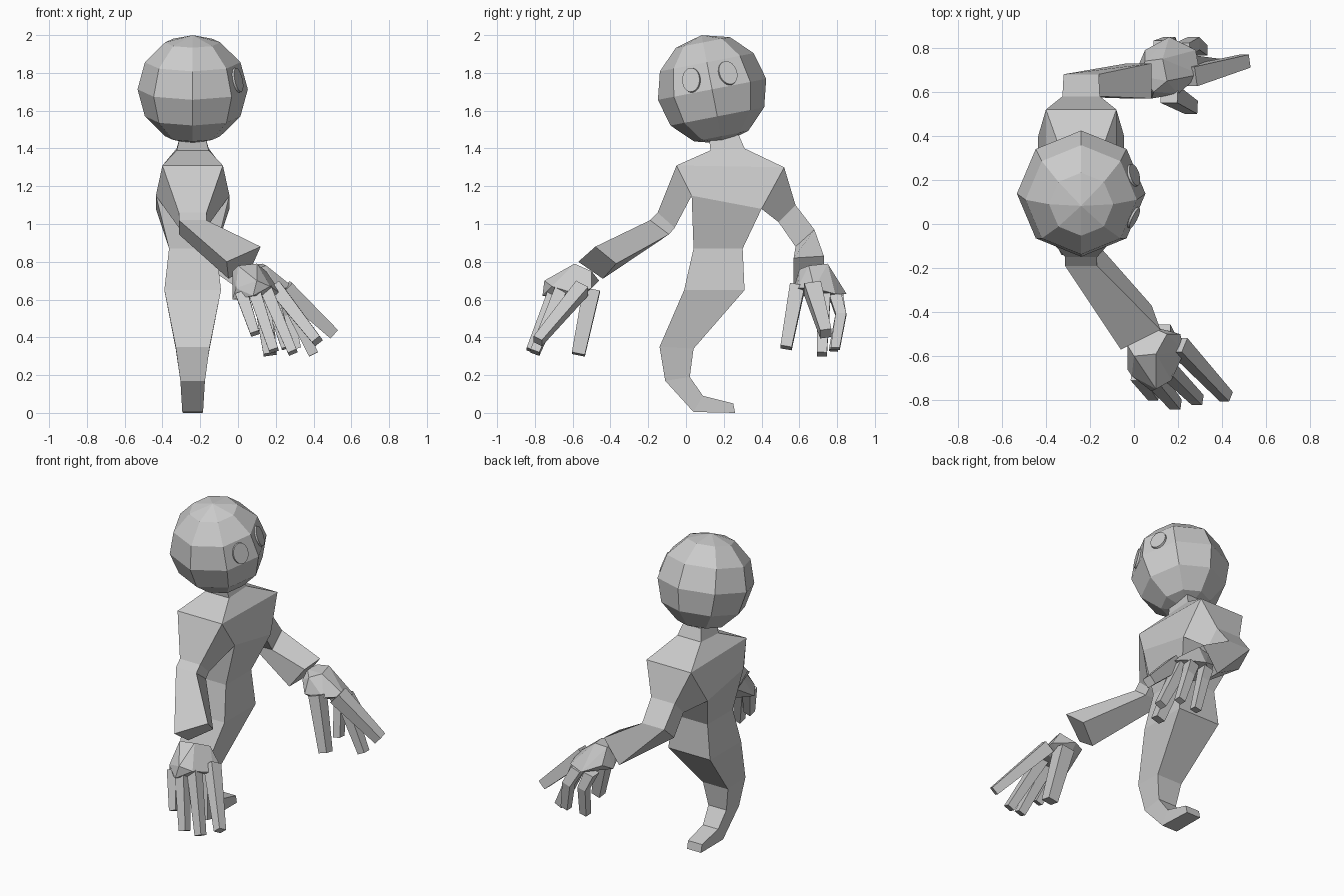
import bpy, bmesh, math
from mathutils import Vector, Matrix

if "Cube" in bpy.data.objects:
    bpy.data.objects.remove(bpy.data.objects["Cube"])

CX = -0.24  # body's centre line


def finish(name, bm):
    bmesh.ops.recalc_face_normals(bm, faces=bm.faces)
    me = bpy.data.meshes.new(name)
    bm.to_mesh(me)
    bm.free()
    ob = bpy.data.objects.new(name, me)
    bpy.context.collection.objects.link(ob)
    return ob


def loft(name, rings):
    """Skin quad rings from one end to the other and cap both ends."""
    bm = bmesh.new()
    vs = [[bm.verts.new(p) for p in r] for r in rings]
    for a, b in zip(vs, vs[1:]):
        for i in range(4):
            j = (i + 1) % 4
            bm.faces.new((a[i], a[j], b[j], b[i]))
    bm.faces.new(vs[0])
    bm.faces.new(vs[-1])
    return finish(name, bm)


def section(y0, z0, y1, z1, h):
    """Quad ring spanning two side-view points, half width h in x."""
    return [(CX - h, y0, z0), (CX + h, y0, z0), (CX + h, y1, z1), (CX - h, y1, z1)]


def finger(name, pts, r0, r1):
    """Tapered square tube along a short path."""
    pts = [Vector(p) for p in pts]
    d = (pts[-1] - pts[0]).normalized()
    u = d.cross(Vector((0, 1, 0))).normalized()
    v = d.cross(u)
    rings = []
    for k, p in enumerate(pts):
        r = r0 + (r1 - r0) * k / (len(pts) - 1)
        rings.append([p + u * a * r + v * b * r for a, b in ((-1, -1), (1, -1), (1, 1), (-1, 1))])
    loft(name, rings)


def hull(name, pts):
    bm = bmesh.new()
    for p in pts:
        bm.verts.new(p)
    res = bmesh.ops.convex_hull(bm, input=bm.verts)
    bmesh.ops.delete(bm, geom=[v for v in bm.verts if not v.link_faces], context='VERTS')
    finish(name, bm)


# Torso tapering into a curled tail
loft("torso_tail", [section(*s) for s in (
    (.12, 1.47, .28, 1.47, .065), (.13, 1.39, .31, 1.40, .085),
    (-.05, 1.31, .52, 1.30, .16), (.03, 1.15, .40, 1.08, .195),
    (.04, .87, .30, .87, .125), (-.01, .65, .31, .65, .15),
    (-.14, .35, .04, .34, .09), (-.11, .17, .02, .19, .065),
    (.04, .005, .09, .09, .055), (.26, 0, .25, .05, .05))])


# Arms: shoulder ring, two elbow rings, wrist
def shoulder(yu, zu, yl, zl):
    return [(CX - .16, yu, zu), (CX + .16, yu, zu), (CX + .195, yl, zl), (CX - .195, yl, zl)]


loft("left_arm", [shoulder(-.05, 1.31, .03, 1.15),
                  section(-.15, 1.06, -.06, .98, .073), section(-.19, 1.02, -.09, .945, .073),
                  [(-.06, -.57, .80), (.12, -.48, .88), (.08, -.37, .79), (-.05, -.44, .71)]])
loft("right_arm", [shoulder(.52, 1.30, .40, 1.08),
                   section(.58, 1.10, .49, 1.01, .085), section(.68, .97, .58, .88, .08),
                   [(-.03, .73, .68), (.08, .73, .83), (.08, .57, .82), (-.03, .57, .68)]])

# Palms
hull("left_palm", [(-.03, -.55, .75), (.0, -.6, .78), (.1, -.59, .79), (.15, -.5, .75),
                   (.06, -.46, .70), (-.02, -.5, .70), (.21, -.5, .66), (.23, -.58, .63),
                   (-.03, -.66, .6), (-.01, -.69, .66), (.1, -.75, .70), (.17, -.71, .67),
                   (.08, -.76, .62), (.05, -.57, .6)])
hull("right_palm", [(.03, .67, .77), (.05, .74, .78), (.13, .75, .79), (.15, .65, .78),
                    (.09, .6, .76), (.03, .62, .72), (.05, .79, .68), (.16, .85, .63),
                    (.28, .79, .63), (.3, .68, .66), (.2, .59, .66), (.08, .57, .66),
                    (.12, .65, .6), (.02, .72, .64)])

# Fingers
hands = {
    "left": [("thumb", [(.12, -.50, .65), (.17, -.57, .31)], .045, .035),
             ("index", [(.20, -.55, .66), (.42, -.785, .38)], .038, .026),
             ("middle", [(.15, -.66, .65), (.29, -.80, .32)], .033, .025),
             ("ring", [(.09, -.70, .63), (.19, -.82, .33)], .033, .025),
             ("little", [(.02, -.68, .63), (.09, -.78, .42)], .033, .024)],
    "right": [("thumb", [(.16, .59, .67), (.26, .53, .345)], .04, .03),
              ("index", [(.25, .67, .66), (.505, .74, .42)], .045, .03),
              ("middle", [(.25, .73, .62), (.40, .72, .31)], .035, .026),
              ("ring", [(.22, .79, .62), (.27, .82, .52), (.31, .79, .34)], .033, .024),
              ("little", [(.12, .80, .62), (.16, .82, .52), (.18, .78, .33)], .033, .024)],
}
for side, fingers in hands.items():
    for n, pts, r0, r1 in fingers:
        finger(f"{side}_{n}", pts, r0, r1)

# Head: low-poly ball tilted sideways
tilt = Matrix.Translation((CX, .138, 1.713)) @ Matrix.Rotation(math.radians(11), 4, 'X')
bm = bmesh.new()
bmesh.ops.create_uvsphere(bm, u_segments=8, v_segments=6, radius=.292)
bm.transform(tilt)
finish("head", bm)

# Eyes: thin oval discs lying on the face
for side, s in (("left", -1), ("right", 1)):
    place = (tilt @ Matrix.Rotation(math.radians(22.5 * s), 4, 'Z')
             @ Matrix.Rotation(math.radians(75), 4, 'Y') @ Matrix.Translation((0, 0, .263)))
    bm = bmesh.new()
    bmesh.ops.create_cone(bm, cap_ends=True, segments=24, radius1=.052, radius2=.05, depth=.02,
                          matrix=place @ Matrix.Diagonal((1.3, 1, 1, 1)))
    finish(f"{side}_eye", bm)
